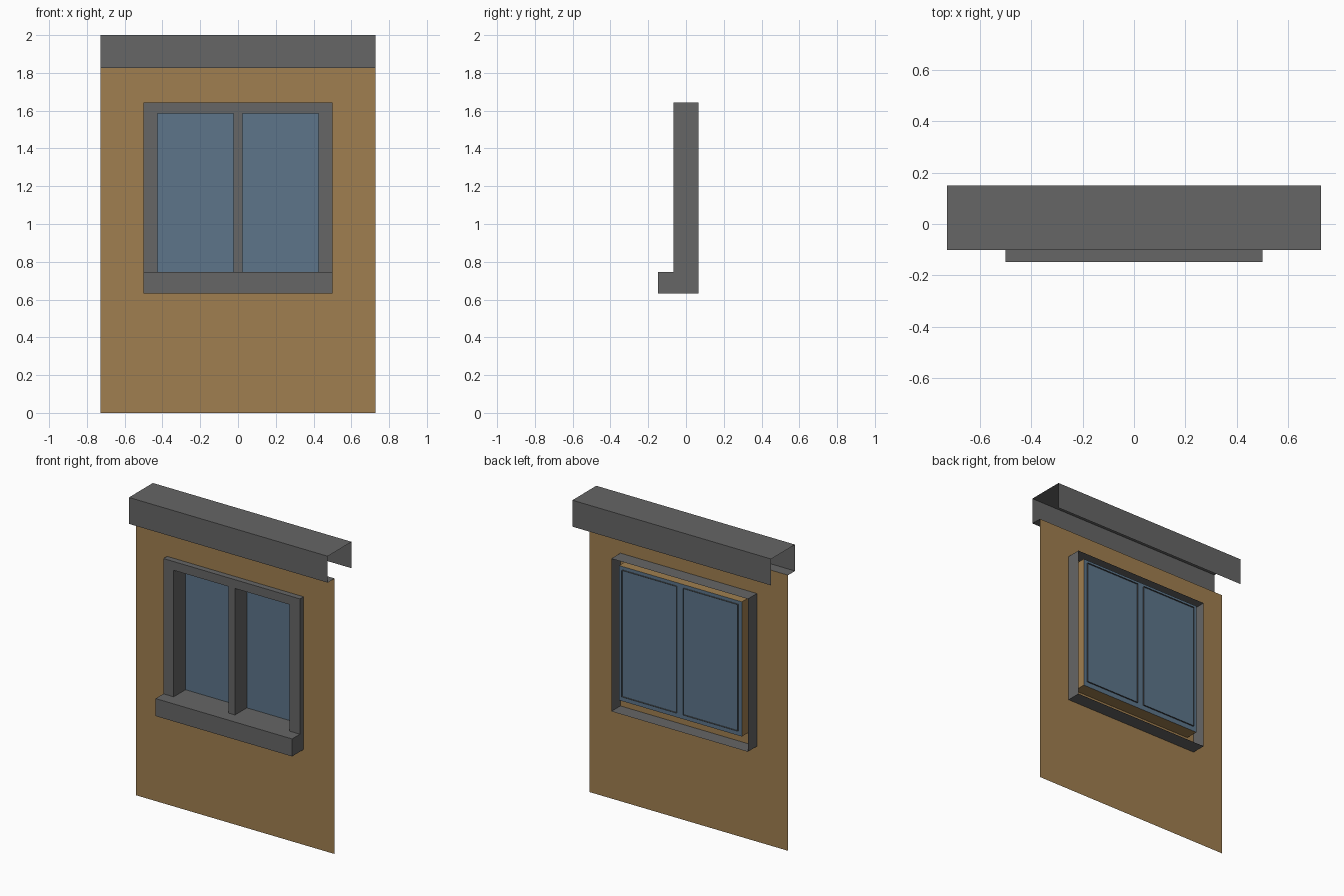
import bpy, bmesh

if "Cube" in bpy.data.objects:
    bpy.data.objects.remove(bpy.data.objects["Cube"])

# ---- materials
def mat(name, rgb):
    m = bpy.data.materials.new(name)
    m.diffuse_color = (*rgb, 1)
    m.use_nodes = True
    m.node_tree.nodes["Principled BSDF"].inputs["Base Color"].default_value = m.diffuse_color
    return m

GREY = mat("grey trim", (0.133, 0.133, 0.133))
TAN = mat("tan wall", (0.352, 0.212, 0.080))
BLUE = mat("blue glass", (0.109, 0.178, 0.254))

# ---- key sizes
W = 0.728                                   # half width of wall
WALL_Y = -0.028
EAVE_F, EAVE_B, EAVE_Z = -0.101, 0.149, 1.825
FR_X, FR_F, FR_B, FR_TOP = 0.5, -0.066, 0.067, 1.643
SILL_F, SILL_LO, SILL_HI = -0.148, 0.631, 0.747
PANE_IN, PANE_OUT, PANE_TOP = 0.024, 0.425, 1.585
HOLE = (-0.45, 0.45, 0.715, 1.607)          # wall opening x0, x1, z0, z1
GLASS_Y = 0.058
PANES = [(-PANE_OUT, -PANE_IN, SILL_HI, PANE_TOP),
         (PANE_IN, PANE_OUT, SILL_HI, PANE_TOP)]


def quad(bm, *pts):
    bm.faces.new([bm.verts.new(p) for p in pts])


def panel(bm, rect, y, holes=()):
    """Front-facing sheet at depth y, cut into cells so holes stay open."""
    x0, x1, z0, z1 = rect
    xs = sorted({x0, x1, *[v for h in holes for v in h[:2]]})
    zs = sorted({z0, z1, *[v for h in holes for v in h[2:]]})
    for a, b in zip(xs, xs[1:]):
        for c, d in zip(zs, zs[1:]):
            mx, mz = (a + b) / 2, (c + d) / 2
            if any(h[0] < mx < h[1] and h[2] < mz < h[3] for h in holes):
                continue
            quad(bm, (a, y, c), (b, y, c), (b, y, d), (a, y, d))


def tube(bm, rect, y0, y1, inward=False):
    """Four-sided open sleeve running from y0 back to y1."""
    x0, x1, z0, z1 = rect
    ring = [(x0, z0), (x1, z0), (x1, z1), (x0, z1)]
    for (a, b), (c, d) in zip(ring, ring[1:] + ring[:1]):
        pts = [(a, y0, b), (a, y1, b), (c, y1, d), (c, y0, d)]
        quad(bm, *(pts if inward else pts[::-1]))


def strip(bm, half, profile):
    """Sweep an open (y, z) profile across x."""
    for (a, b), (c, d) in zip(profile, profile[1:]):
        quad(bm, (-half, a, b), (half, a, b), (half, c, d), (-half, c, d))


def finish(name, bm, material):
    bmesh.ops.remove_doubles(bm, verts=bm.verts, dist=1e-5)
    bmesh.ops.dissolve_limit(bm, angle_limit=0.01, verts=bm.verts, edges=bm.edges)
    me = bpy.data.meshes.new(name)
    bm.to_mesh(me)
    bm.free()
    me.materials.append(material)
    ob = bpy.data.objects.new(name, me)
    bpy.context.collection.objects.link(ob)


# wall sheet with window opening and reveal behind it
bm = bmesh.new()
panel(bm, (-W, W, 0, EAVE_Z), WALL_Y, [HOLE])
tube(bm, HOLE, WALL_Y, GLASS_Y)
finish("wall", bm, TAN)

# eave: lip, front, top and back sheets, ends open
bm = bmesh.new()
strip(bm, W, [(WALL_Y, EAVE_Z), (EAVE_F, EAVE_Z), (EAVE_F, 2),
              (EAVE_B, 2), (EAVE_B, EAVE_Z)])
finish("eave", bm, GREY)

# window frame: face, outer top and sides
bm = bmesh.new()
panel(bm, (-FR_X, FR_X, SILL_HI, FR_TOP), FR_F, PANES)
strip(bm, FR_X, [(FR_F, FR_TOP), (FR_B, FR_TOP)])
for s in (-1, 1):
    x = s * FR_X
    pts = [(x, FR_F, SILL_HI), (x, FR_B, SILL_HI), (x, FR_B, FR_TOP), (x, FR_F, FR_TOP)]
    quad(bm, *pts[::s])
finish("window_frame", bm, GREY)

# liners around each pane, just poking through the glass
bm = bmesh.new()
for p in PANES:
    tube(bm, p, FR_F, FR_B, inward=True)
finish("pane_liners", bm, GREY)

# sill: underside, front, top ledge and ends
bm = bmesh.new()
strip(bm, FR_X, [(FR_B, SILL_LO), (SILL_F, SILL_LO), (SILL_F, SILL_HI), (FR_F, SILL_HI)])
for s in (-1, 1):
    x = s * FR_X
    pts = [(x, SILL_F, SILL_LO), (x, FR_B, SILL_LO), (x, FR_B, SILL_HI), (x, SILL_F, SILL_HI)]
    quad(bm, *pts[::s])
finish("sill", bm, GREY)

# glass
bm = bmesh.new()
panel(bm, HOLE, GLASS_Y)
finish("glass", bm, BLUE)
